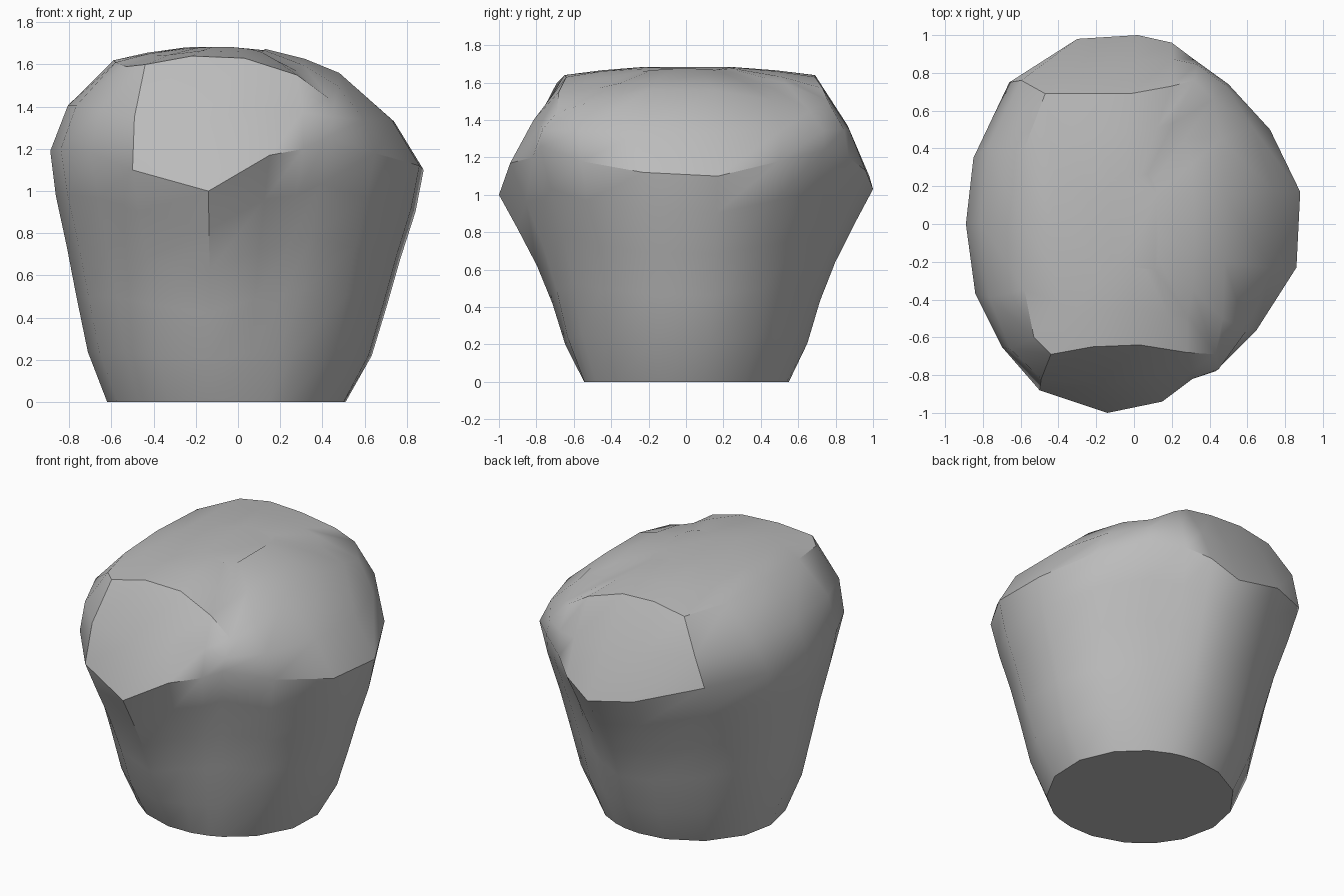
import bpy
import bmesh
from math import atan2, cos, sin, hypot, radians
from mathutils import Vector

default_cube = bpy.data.objects.get("Cube")
if default_cube:
    bpy.data.objects.remove(default_cube, do_unlink=True)


def make_material(name, level):
    material = bpy.data.materials.new(name)
    material.use_nodes = True
    colour = (level, level, level, 1)
    material.diffuse_color = colour
    material.node_tree.nodes["Principled BSDF"].inputs["Base Color"].default_value = colour
    return material


# Widest ridge around the boulder, starting at the front tip
ridge = [Vector(p) for p in (
    (-.14, -1, 1), (.15, -.94, 1.17), (.31, -.82, 1.2), (.43, -.78, 1.26),
    (.65, -.56, 1.18), (.86, -.23, 1.12), (.88, .17, 1.1), (.72, .5, 1.18),
    (.5, .74, 1.24), (.32, .87, 1.2), (.2, .96, 1.13), (.02, 1, 1.03),
    (-.3, .98, 1.1), (-.66, .75, 1.2), (-.85, .35, 1.2), (-.89, 0, 1.19),
    (-.84, -.37, 1.2), (-.7, -.65, 1.18), (-.5, -.88, 1.1))]

# Rim of the domed top, matched point for point with the ridge
rim = [Vector(p) for p in (
    (-.22, -.65, 1.64), (.03, -.64, 1.63), (.28, -.68, 1.55), (.43, -.69, 1.44),
    (.47, -.5, 1.5), (.48, -.2, 1.56), (.48, .15, 1.56), (.46, .45, 1.51),
    (.42, .66, 1.45), (.32, .76, 1.5), (.2, .73, 1.57), (-.02, .69, 1.63),
    (-.25, .69, 1.64), (-.47, .69, 1.6), (-.58, .4, 1.61), (-.59, 0, 1.62),
    (-.58, -.35, 1.61), (-.53, -.6, 1.59), (-.44, -.69, 1.6))]

# Flare of the lower body: height share, front/back spread, side spread
flare = [(0, 0, 0), (.2, .22, .34), (.42, .37, .54), (.62, .55, .71), (.82, .78, .9)]
crown = Vector((-.06, 0, 1.69))


def sideness(point):
    return (point.x / hypot(point.x, point.y)) ** 2


def body_point(top, height, front_spread, side_spread):
    """Point between the elliptical foot and the ridge."""
    angle = atan2(top.y, top.x)
    foot = Vector((.57 * cos(angle) - .05, .55 * sin(angle), 0))
    spread = front_spread + (side_spread - front_spread) * sideness(top)
    point = foot.lerp(top, spread)
    point.z = top.z * height
    return point


def shoulder_point(low, high):
    """Slightly bulged point between the ridge and the rim."""
    point = low.lerp(high, .5)
    bulge = 1.03 + .06 * sideness(low)
    point.x *= bulge
    point.y *= bulge
    return point


def dome_point(edge, share):
    point = edge.lerp(crown, share)
    point.z = crown.z - (crown.z - edge.z) * (1 - share) ** 2
    return point


# Stack the rings from foot to crown
rings = [[body_point(p, *row) for p in ridge] for row in flare]
rings.append(ridge)
rings.append([shoulder_point(a, b) for a, b in zip(ridge, rim)])
rings.append(rim)
rings += [[dome_point(p, share) for p in rim] for share in (.3, .65)]

bm = bmesh.new()
loops = [[bm.verts.new(p) for p in ring] for ring in rings]
count = len(ridge)
for lower, upper in zip(loops, loops[1:]):
    for i in range(count):
        j = (i + 1) % count
        bm.faces.new((lower[i], lower[j], upper[j], upper[i]))
bm.faces.new(list(reversed(loops[0])))
bm.faces.new(loops[-1])
bmesh.ops.recalc_face_normals(bm, faces=bm.faces)

mesh = bpy.data.meshes.new("boulder")
bm.to_mesh(mesh)
bm.free()
boulder = bpy.data.objects.new("boulder", mesh)
bpy.context.collection.objects.link(boulder)
mesh.materials.append(make_material("stone grey", .5))

# Soft faces with crisp ridges
bpy.ops.object.select_all(action="DESELECT")
boulder.select_set(True)
bpy.context.view_layer.objects.active = boulder
bpy.ops.object.shade_smooth_by_angle(angle=radians(35))
